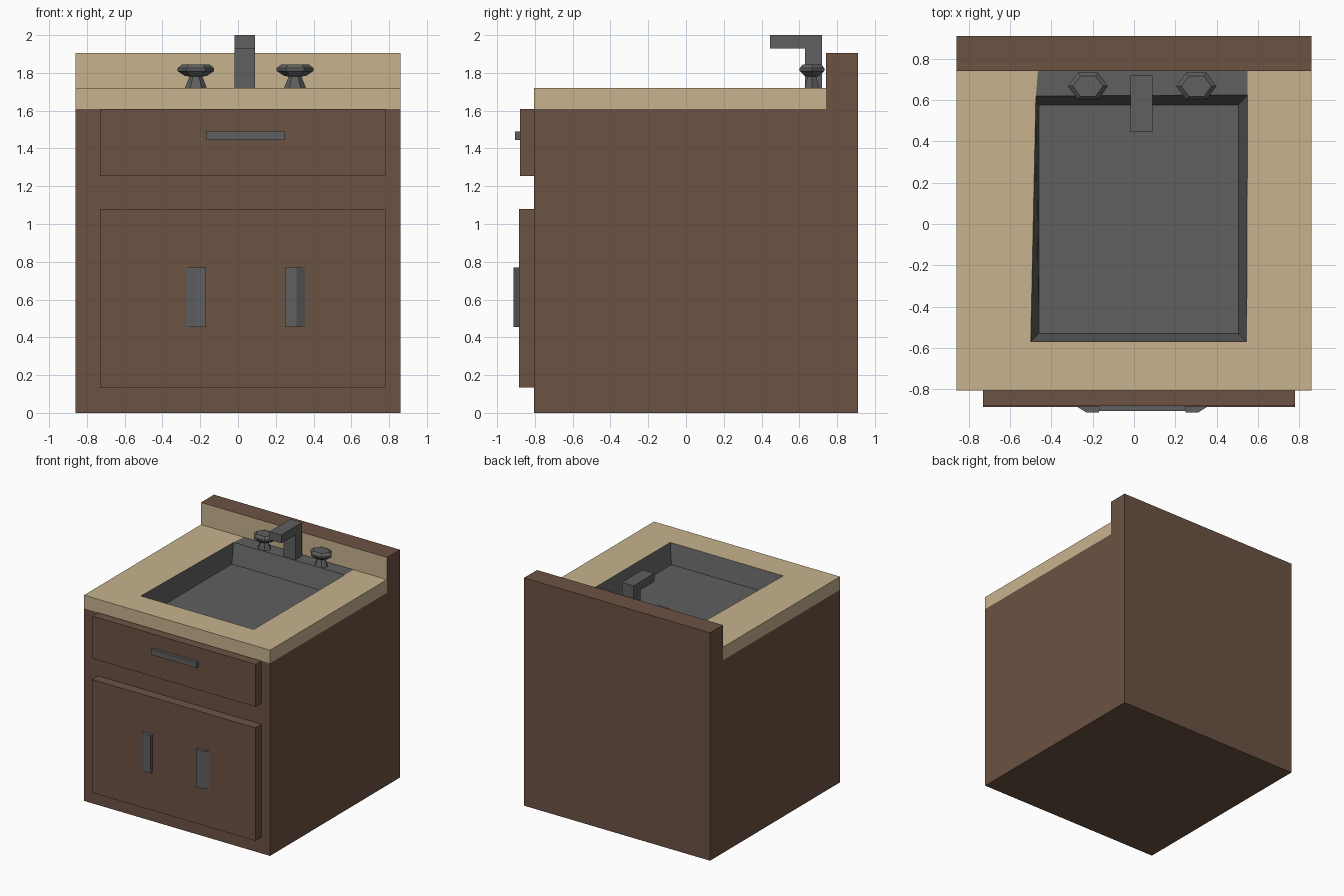
import bpy, math

if "Cube" in bpy.data.objects:
    bpy.data.objects.remove(bpy.data.objects["Cube"])


def material(name, rgb):
    m = bpy.data.materials.new(name)
    m.diffuse_color = (*rgb, 1)
    m.use_nodes = True
    m.node_tree.nodes["Principled BSDF"].inputs["Base Color"].default_value = m.diffuse_color
    return m


WOOD = material("brown_wood", (0.15, 0.085, 0.057))
STONE = material("tan_counter", (0.58, 0.45, 0.27))
METAL = material("grey_metal", (0.115, 0.115, 0.115))


def mesh(name, verts, faces, *mats):
    me = bpy.data.meshes.new(name)
    me.from_pydata(verts, [], faces)
    ob = bpy.data.objects.new(name, me)
    bpy.context.collection.objects.link(ob)
    for m in mats:
        me.materials.append(m)
    return ob


def prism(name, pts, place, a, b, *mats):
    """Extrude a 2D profile from a to b; place(u, v, t) gives the 3D point."""
    n = len(pts)
    verts = [place(u, v, t) for t in (a, b) for u, v in pts]
    faces = [(i, (i + 1) % n, (i + 1) % n + n, i + n) for i in range(n)]
    faces += [tuple(reversed(range(n))), tuple(range(n, 2 * n))]
    ob = mesh(name, verts, faces, *mats)
    fix_normals(ob)
    return ob


def fix_normals(ob):
    import bmesh
    bm = bmesh.new()
    bm.from_mesh(ob.data)
    bmesh.ops.recalc_face_normals(bm, faces=bm.faces[:])
    bm.to_mesh(ob.data)
    bm.free()


def along_x(u, v, t):
    return (t, u, v)


def along_z(u, v, t):
    return (u, v, t)


def box(name, x, y, z, mat):
    pts = [(x[0], y[0]), (x[1], y[0]), (x[1], y[1]), (x[0], y[1])]
    return prism(name, pts, along_z, z[0], z[1], mat)


# Cabinet body with raised back; open under the counter, tan splash face
W = 0.86
side = [(-0.805, 0), (0.91, 0), (0.91, 1.905), (0.74, 1.905), (0.74, 1.61), (-0.805, 1.61)]
cabinet = prism("cabinet", side, along_x, -W, W, WOOD, STONE)
cabinet.data.polygons[3].material_index = 1
import bmesh
bm = bmesh.new()
bm.from_mesh(cabinet.data)
bm.faces.ensure_lookup_table()
bmesh.ops.delete(bm, geom=[bm.faces[4]], context='FACES_ONLY')
bm.to_mesh(cabinet.data)
bm.free()

# Countertop: U-shaped slab around the sink, open on the underside
Z0, Z1, F, B = 1.61, 1.72, -0.805, 0.74
hole = [(-0.50, -0.57), (0.545, -0.57), (0.55, 0.625), (-0.475, 0.62)]
ledge_back = [(0.55, B), (-0.465, B)]
outer = [(-W, B), (-W, F), (W, F), (W, B)]
counter = [(x, y, Z1) for x, y in outer + hole + ledge_back]
counter += [(x, y, Z0) for x, y in outer]
mesh("countertop", counter,
     [(1, 2, 5, 4), (2, 3, 8, 6, 5), (0, 1, 4, 7, 9),
      (0, 10, 11, 1), (1, 11, 12, 2), (2, 12, 13, 3)], STONE)

# Sink basin with sloping walls, plus the faucet ledge behind it
floor = [(-0.46, -0.53), (0.505, -0.53), (0.505, 0.575), (-0.46, 0.575)]
basin = [(x, y, Z1) for x, y in hole] + [(x, y, 1.56) for x, y in floor]
basin += [(x, y, Z1) for x, y in ledge_back]
walls = [(i, (i + 1) % 4, (i + 1) % 4 + 4, i + 4) for i in range(4)]
mesh("sink_basin", basin, walls + [(4, 5, 6, 7), (3, 2, 8, 9)], METAL)

# Faucet: upright and spout in one bent profile
spout = [(0.63, 1.72), (0.72, 1.72), (0.72, 2.0), (0.445, 2.0), (0.445, 1.93), (0.63, 1.93)]
prism("faucet", spout, along_x, -0.018, 0.09, METAL)

# Tap knobs: six-sided, slightly flattened front to back
profile = [(0.058, 1.72), (0.034, 1.78), (0.06, 1.785), (0.097, 1.81), (0.097, 1.825), (0.073, 1.845)]
for label, cx in (("left", -0.223), ("right", 0.302)):
    verts = [(cx + r * math.cos(k * math.pi / 3), 0.667 + 0.78 * r * math.sin(k * math.pi / 3), z)
             for r, z in profile for k in range(6)]
    faces = [(6 * j + k, 6 * j + (k + 1) % 6, 6 * j + 6 + (k + 1) % 6, 6 * j + 6 + k)
             for j in range(len(profile) - 1) for k in range(6)]
    faces.append(tuple(range(len(verts) - 6, len(verts))))
    mesh(label + "_tap", verts, faces, METAL)

# Drawer and door fronts
box("drawer_front", (-0.73, 0.78), (-0.88, -0.805), (1.253, 1.608), WOOD)
box("door_front", (-0.73, 0.78), (-0.885, -0.805), (0.135, 1.08), WOOD)

# Handles: flat drawer pull and two bevelled door pulls
box("drawer_handle", (-0.17, 0.25), (-0.905, -0.88), (1.445, 1.49), METAL)
grip = [(0.21, -0.885), (0.21, -0.913), (0.27, -0.913), (0.315, -0.885)]
for label, s in (("left", -1), ("right", 1)):
    prism(label + "_door_handle", [(0.04 + s * u, v) for u, v in grip], along_z, 0.455, 0.77, METAL)
